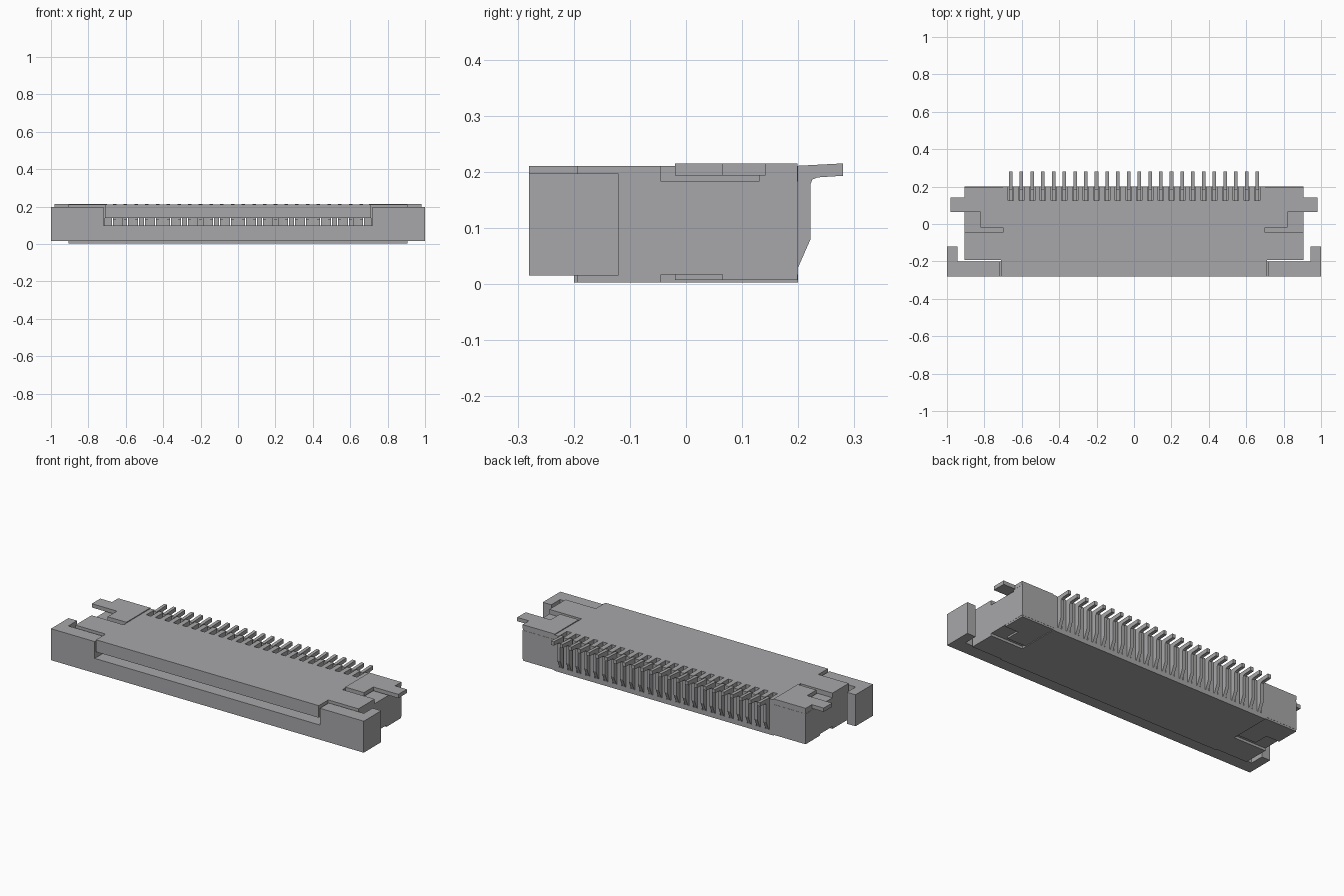
import bpy
import bmesh

cube = bpy.data.objects.get("Cube")
if cube:
    bpy.data.objects.remove(cube, do_unlink=True)

grey = bpy.data.materials.new("plain grey")
grey.use_nodes = True
colour = (0.39, 0.39, 0.40, 1)
grey.diffuse_color = colour
grey.node_tree.nodes["Principled BSDF"].inputs["Base Color"].default_value = colour


def make_object(name, bm):
    bmesh.ops.recalc_face_normals(bm, faces=bm.faces)
    mesh = bpy.data.meshes.new(name)
    bm.to_mesh(mesh)
    bm.free()
    mesh.materials.append(grey)
    obj = bpy.data.objects.new(name, mesh)
    bpy.context.collection.objects.link(obj)
    return obj


def prism(bm, outline, axis, low, high):
    """Extrude a 2D outline along x, y or z."""
    def point(p, h):
        co = list(p)
        co.insert(axis, h)
        return co
    face = bm.faces.new([bm.verts.new(point(p, low)) for p in outline])
    new = bmesh.ops.extrude_face_region(bm, geom=[face])["geom"]
    shift = [0, 0, 0]
    shift[axis] = high - low
    bmesh.ops.translate(bm, vec=shift, verts=[v for v in new if isinstance(v, bmesh.types.BMVert)])


def box(bm, x0, x1, y0, y1, z0, z1):
    prism(bm, [(x0, y0), (x1, y0), (x1, y1), (x0, y1)], 2, z0, z1)


def boxes(name, *dims):
    bm = bmesh.new()
    for d in dims:
        box(bm, *d)
    return make_object(name, bm)


def mirrored(x0, x1, *rest):
    return [(x0, x1, *rest), (-x1, -x0, *rest)]


def cut(target, cutter):
    cutter.hide_render = True
    mod = target.modifiers.new("cut", "BOOLEAN")
    mod.operation = "DIFFERENCE"
    mod.solver = "EXACT"
    mod.object = cutter
    bpy.context.view_layer.objects.active = target
    bpy.ops.object.modifier_apply(modifier=mod.name)
    bpy.data.objects.remove(cutter, do_unlink=True)


PINS = [(i - 11.5) * 0.0573 for i in range(24)]

# Housing with cable cavity, bracket recesses and pin slots
housing = boxes("housing", (-0.905, 0.905, -0.2, 0.2, 0.003, 0.21))
cut(housing, boxes("cavity_cutter", (-0.712, 0.712, -0.3, 0.15, 0.1, 0.14)))
cut(housing, boxes("recess_cutter",
                   *mirrored(0.7, 1, -0.045, 0.3, 0.183, 0.3),
                   *mirrored(0.7, 1, -0.045, 0.3, -0.1, 0.017),
                   *mirrored(0.712, 1, -0.3, -0.193, -0.1, 0.3)))
cut(housing, boxes("slot_cutter",
                   *[(x - 0.0145, x + 0.0145, 0.125, 0.3, 0.03, 0.3) for x in PINS]))
boxes("top_lip", (-0.712, 0.712, -0.28, -0.2, 0.14, 0.21))

# Slider: notched front bar with a short arm at each end
bm = bmesh.new()
prism(bm, [(-1, 0.015), (1, 0.015), (1, 0.197), (0.72, 0.197), (0.72, 0.1),
           (-0.72, 0.1), (-0.72, 0.197), (-1, 0.197)], 1, -0.28, -0.2)
for d in mirrored(0.945, 1, -0.2, -0.12, 0.015, 0.197):
    box(bm, *d)
make_object("slider", bm)

# Solder brackets on the top and bottom
TOP_TAB = [(0.7, -0.02), (0.82, -0.02), (0.82, 0.065), (0.98, 0.065),
           (0.98, 0.142), (0.905, 0.142), (0.905, 0.199), (0.7, 0.199)]
BOTTOM_TAB = [(0.7, -0.02), (0.82, -0.02), (0.82, 0.065), (0.904, 0.065),
              (0.904, 0.199), (0.7, 0.199)]
for side, sign in (("left", 1), ("right", -1)):
    for level, outline, z0, z1 in (("top", TOP_TAB, 0.193, 0.215),
                                   ("bottom", BOTTOM_TAB, 0.007, 0.017)):
        bm = bmesh.new()
        prism(bm, [(sign * x, y) for x, y in outline], 2, z0, z1)
        make_object(f"{side}_{level}_bracket", bm)
boxes("bracket_supports", *mirrored(0.7, 0.904, 0.13, 0.199, 0.183, 0.193))

# Pins: rear upright, outward foot and inner contact arm
PIN = [(0.185, 0.03), (0.2, 0.03), (0.222, 0.08), (0.222, 0.178),
       (0.225, 0.186), (0.234, 0.19), (0.28, 0.193), (0.28, 0.215),
       (0.185, 0.21), (0.185, 0.15), (-0.12, 0.15), (-0.12, 0.128), (0.185, 0.128)]
bm = bmesh.new()
for x in PINS:
    prism(bm, PIN, 0, x - 0.0095, x + 0.0095)
make_object("pins", bm)
